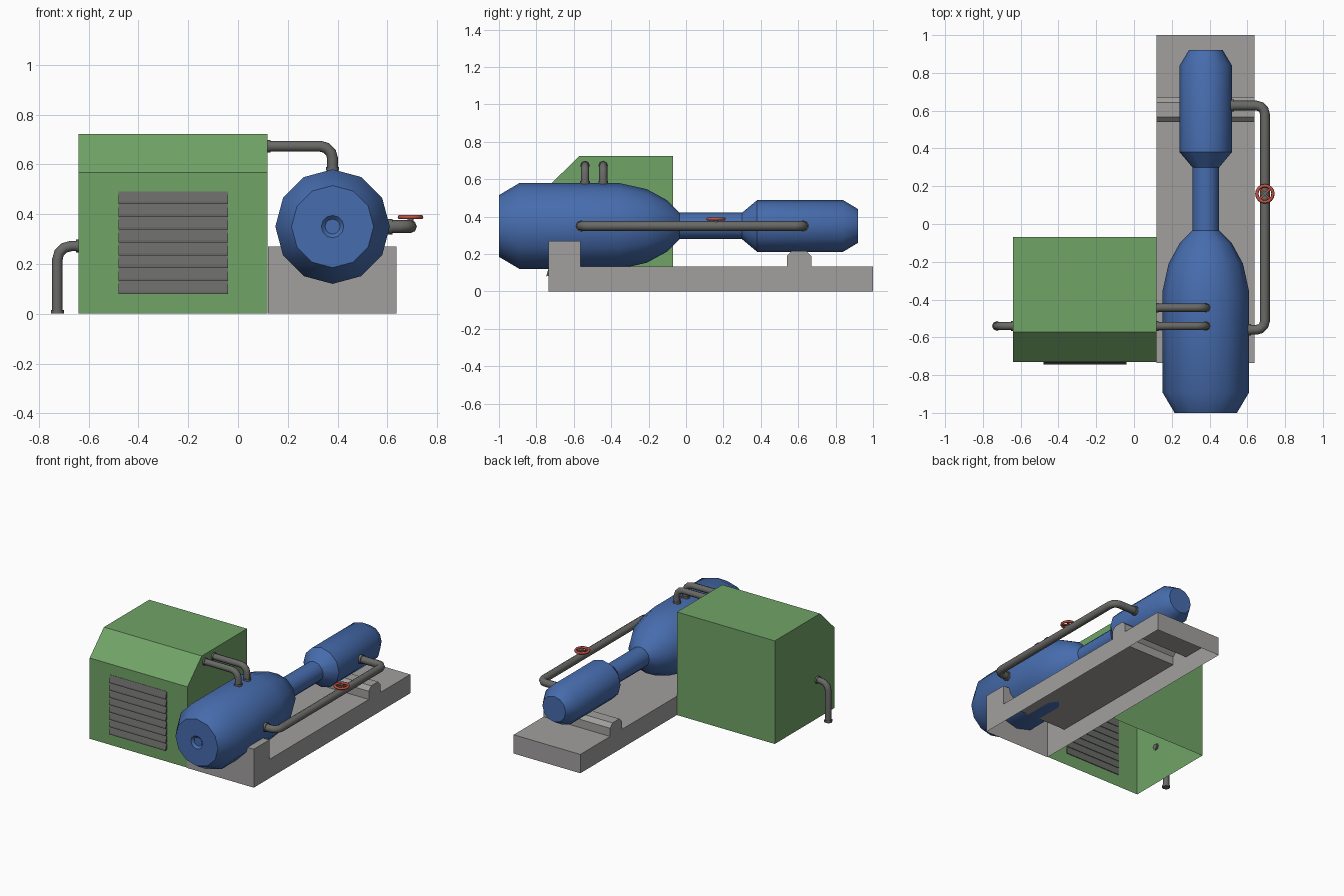
import bpy, bmesh, math
from mathutils import Vector, Matrix

if "Cube" in bpy.data.objects:
    bpy.data.objects.remove(bpy.data.objects["Cube"])


def mat(name, rgb):
    m = bpy.data.materials.new(name)
    m.diffuse_color = (*rgb, 1)
    m.use_nodes = True
    m.node_tree.nodes["Principled BSDF"].inputs["Base Color"].default_value = m.diffuse_color
    return m


GREEN = mat("green paint", (0.165, 0.37, 0.135))
BLUE = mat("blue paint", (0.062, 0.15, 0.42))
STONE = mat("light grey", (0.36, 0.35, 0.345))
STEEL = mat("dark grey", (0.14, 0.14, 0.135))
RED = mat("red", (0.53, 0.085, 0.055))
AX, AZ = 0.38, 0.35          # axis of the tanks


def finish(bm, name, m, angle=None):
    bmesh.ops.recalc_face_normals(bm, faces=bm.faces[:])
    me = bpy.data.meshes.new(name)
    bm.to_mesh(me)
    bm.free()
    ob = bpy.data.objects.new(name, me)
    bpy.context.collection.objects.link(ob)
    me.materials.append(m)
    if angle:
        smooth(ob, angle)
    return ob


def smooth(ob, angle):
    bpy.ops.object.select_all(action='DESELECT')
    ob.select_set(True)
    bpy.context.view_layer.objects.active = ob
    bpy.ops.object.shade_smooth_by_angle(angle=math.radians(angle))


def prism(name, yz, x0, x1, m, open_bottom=False):
    """Side profile in y/z, extruded along x."""
    bm = bmesh.new()
    f = bm.faces.new([bm.verts.new((x0, y, z)) for y, z in yz])
    r = bmesh.ops.extrude_face_region(bm, geom=[f])
    bmesh.ops.translate(bm, vec=(x1 - x0, 0, 0),
                        verts=[v for v in r['geom'] if isinstance(v, bmesh.types.BMVert)])
    bmesh.ops.recalc_face_normals(bm, faces=bm.faces[:])
    if open_bottom:
        low = [g for g in bm.faces if all(v.co.z < 1e-4 for v in g.verts)]
        bmesh.ops.delete(bm, geom=low, context='FACES')
    return finish(bm, name, m)


def lathe(name, prof, origin, axis, sides, m, angle=35):
    """Profile of (distance along axis, radius), closed at both ends."""
    bm = bmesh.new()
    rot = Vector((0, 0, 1)).rotation_difference(Vector(axis)).to_matrix()
    rings = [[bm.verts.new(Vector(origin) + rot @ Vector((
        r * math.cos(2 * math.pi * i / sides), r * math.sin(2 * math.pi * i / sides), d)))
        for i in range(sides)] for d, r in prof]
    for a, b in zip(rings, rings[1:]):
        for i in range(sides):
            j = (i + 1) % sides
            bm.faces.new((a[i], a[j], b[j], b[i]))
    bm.faces.new(rings[0])
    bm.faces.new(rings[-1])
    return finish(bm, name, m, angle)


def pipe(name, pts, radius, bend, m=STEEL):
    """Octagonal pipe along points with rounded corners."""
    pts = [Vector(p) for p in pts]
    path = [pts[0]]
    for a, b, c in zip(pts, pts[1:], pts[2:]):
        p, q = b + (a - b).normalized() * bend, b + (c - b).normalized() * bend
        ctr = p + q - b
        for k in range(4):
            t = k / 3 * math.pi / 2
            path.append(ctr + (p - ctr) * math.cos(t) + (q - ctr) * math.sin(t))
    path.append(pts[-1])
    cu = bpy.data.curves.new(name, 'CURVE')
    cu.dimensions = '3D'
    cu.bevel_depth = radius
    cu.bevel_resolution = 2
    cu.use_fill_caps = True
    sp = cu.splines.new('POLY')
    sp.points.add(len(path) - 1)
    for s, p in zip(sp.points, path):
        s.co = (*p, 1)
    cu.materials.append(m)
    ob = bpy.data.objects.new(name, cu)
    bpy.context.collection.objects.link(ob)
    bpy.ops.object.select_all(action='DESELECT')
    ob.select_set(True)
    bpy.context.view_layer.objects.active = ob
    bpy.ops.object.convert(target='MESH')
    smooth(bpy.context.view_layer.objects.active, 50)


def collar(name, at, axis, r, length=0.02):
    lathe(name, [(0, r), (length, r)], at, axis, 8, STEEL, 50)


# Hollow green housing with sloped front edge
prism("housing", [(-0.73, 0), (-0.73, 0.567), (-0.572, 0.723), (-0.07, 0.723), (-0.07, 0)],
      -0.64, 0.119, GREEN, True)

# Louvre slats on the housing front
pitch = 0.412 / 8
for i in range(8):
    z = 0.08 + i * pitch
    prism(f"louvre_slat_{i + 1}", [(-0.726, z + 0.008), (-0.745, z), (-0.745, z + 0.01),
                                   (-0.732, z + pitch), (-0.726, z + pitch)],
          -0.48, -0.04, STEEL)

# Hollow base with end block and saddle ridge
prism("base", [(-0.735, 0), (-0.735, 0.27), (-0.563, 0.27), (-0.563, 0.132), (0.54, 0.132),
               (0.54, 0.19), (0.567, 0.217), (0.643, 0.217), (0.67, 0.19), (0.67, 0.132),
               (1.0, 0.132), (1.0, 0)], 0.12, 0.637, STONE, True)

# Large tank, neck and small tank as one turned body with a dimpled front end
lathe("tanks", [(-0.985, 0.03), (-1.0, 0.045), (-1.0, 0.165), (-0.89, 0.23), (-0.36, 0.23),
                (-0.21, 0.197), (-0.10, 0.137), (-0.035, 0.071), (0.30, 0.071),
                (0.38, 0.138), (0.84, 0.138), (0.92, 0.09)],
      (AX, 0, AZ), (0, 1, 0), 12, BLUE)

# Side pipe joining both tanks
PX = 0.693
pipe("side_pipe", [(0.50, 0.627, AZ), (PX, 0.627, AZ), (PX, -0.56, AZ), (0.59, -0.56, AZ)],
     0.026, 0.045)
collar("side_pipe_collar_back", (0.51, 0.627, AZ), (1, 0, 0), 0.031)
collar("side_pipe_collar_front", (0.60, -0.56, AZ), (1, 0, 0), 0.031)

# Valve handwheel: stem, rim, spokes
VY, VZ = 0.16, 0.388
collar("valve_stem", (PX, VY, AZ), (0, 0, 1), 0.012, 0.045)
bpy.ops.mesh.primitive_torus_add(major_radius=0.043, minor_radius=0.009, major_segments=16,
                                 minor_segments=6, location=(PX, VY, VZ))
rim = bpy.context.active_object
rim.name = "valve_wheel_rim"
rim.data.materials.append(RED)
smooth(rim, 65)
for k in range(2):
    bm = bmesh.new()
    bmesh.ops.create_cube(bm, size=1, matrix=Matrix.Translation((PX, VY, VZ))
                          @ Matrix.Rotation(k * math.pi / 2 + math.pi / 4, 4, 'Z')
                          @ Matrix.Diagonal((0.084, 0.01, 0.008, 1)))
    finish(bm, f"valve_wheel_spoke_{k + 1}", RED)

# Two pipes from the housing to the top of the large tank
for n, y in enumerate((-0.54, -0.443), 1):
    pipe(f"top_pipe_{n}", [(0.10, y, 0.673), (AX, y, 0.673), (AX, y, 0.56)], 0.022, 0.05)
    collar(f"top_pipe_{n}_wall_collar", (0.115, y, 0.673), (1, 0, 0), 0.026, 0.015)
    collar(f"top_pipe_{n}_tank_collar", (AX, y, 0.575), (0, 0, 1), 0.026, 0.015)

# Drain pipe on the left wall, going down to the ground
pipe("drain_pipe", [(-0.63, -0.54, 0.272), (-0.726, -0.54, 0.272), (-0.726, -0.54, 0)],
     0.021, 0.055)
collar("drain_pipe_wall_collar", (-0.636, -0.54, 0.272), (-1, 0, 0), 0.026, 0.015)
collar("drain_pipe_foot_collar", (-0.726, -0.54, 0), (0, 0, 1), 0.026, 0.015)
